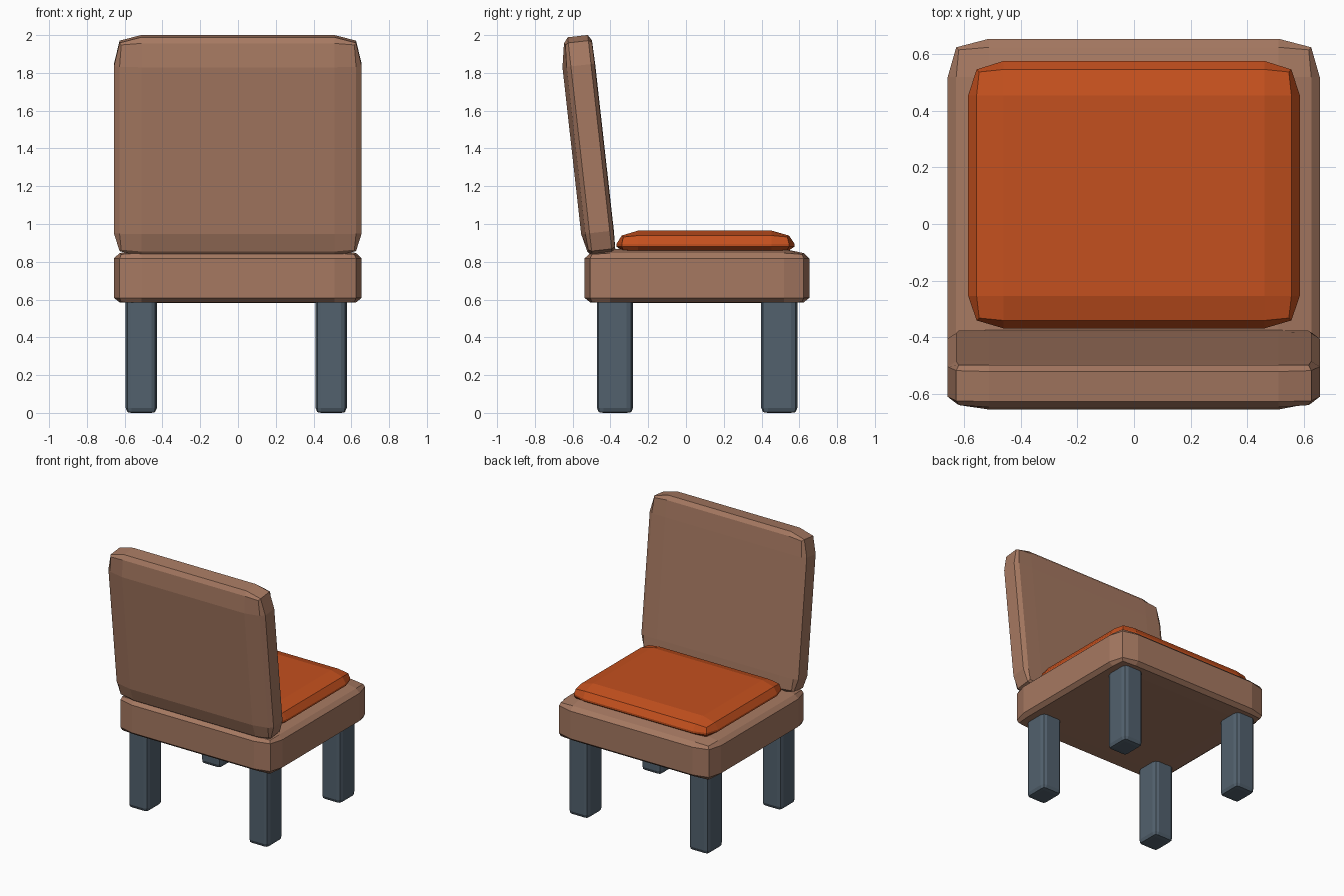
import bpy
import bmesh
from math import radians
from mathutils import Matrix

if "Cube" in bpy.data.objects:
    bpy.data.objects.remove(bpy.data.objects["Cube"])


def material(name, rgb):
    m = bpy.data.materials.new(name)
    m.diffuse_color = (*rgb, 1)
    m.use_nodes = True
    m.node_tree.nodes["Principled BSDF"].inputs["Base Color"].default_value = m.diffuse_color
    return m


brown = material("brown", (0.38, 0.19, 0.12))
orange = material("orange", (0.55, 0.08, 0.013))
slate = material("slate", (0.085, 0.12, 0.155))


def pillow_box(name, mat, axes, tilt=0.0):
    """Low-poly softened box: a 3x3x3-divided cube with edges pulled in.
    Each axis: (low, high, edge inset low/high, loop inset low/high)."""
    bm = bmesh.new()
    bmesh.ops.create_cube(bm, size=2)
    bmesh.ops.subdivide_edges(bm, edges=bm.edges[:], cuts=2, use_grid_fill=True)
    for v in bm.verts:
        idx = [round((c + 1) * 1.5) for c in v.co]
        ends = sum(i in (0, 3) for i in idx)
        pull = {1: 0.0, 2: 1.0, 3: 1.3}[ends]
        for a, (lo, hi, edge_lo, edge_hi, loop_lo, loop_hi) in enumerate(axes):
            v.co[a] = (lo + edge_lo * pull, lo + loop_lo,
                       hi - loop_hi, hi - edge_hi * pull)[idx[a]]
    bm.transform(Matrix.Rotation(tilt, 4, 'X'))
    bmesh.ops.recalc_face_normals(bm, faces=bm.faces[:])
    me = bpy.data.meshes.new(name)
    bm.to_mesh(me)
    bm.free()
    me.materials.append(mat)
    ob = bpy.data.objects.new(name, me)
    bpy.context.collection.objects.link(ob)
    return ob


# seat slab: crowned top, nearly flat underside
wide = (-0.657, 0.655, 0.03, 0.03, 0.145, 0.145)
pillow_box("seat", brown, (
    wide,
    (-0.537, 0.653, 0.03, 0.03, 0.135, 0.135),
    (0.582, 0.868, 0.003, 0.022, 0.027, 0.05)))

# backrest: same kind of slab, leaning back
pillow_box("backrest", brown, (
    wide,
    (-0.446, -0.272, 0.022, 0.003, 0.045, 0.022),
    (0.877, 2.046, 0.03, 0.03, 0.125, 0.155)), tilt=radians(6.4))

# cushion
pillow_box("cushion", orange, (
    (-0.585, 0.585, 0.03, 0.03, 0.125, 0.125),
    (-0.368, 0.575, 0.028, 0.03, 0.115, 0.122),
    (0.855, 0.965, 0.005, 0.026, 0.025, 0.07)))

# four legs
for side, x in (("left", -0.512), ("right", 0.493)):
    for end, y in (("back", -0.376), ("front", 0.494)):
        pillow_box(f"{end}_{side}_leg", slate, (
            (x - 0.083, x + 0.083, 0.01, 0.01, 0.03, 0.03),
            (y - 0.096, y + 0.096, 0.01, 0.01, 0.035, 0.035),
            (0.0, 0.62, 0.004, 0.004, 0.027, 0.027)))
